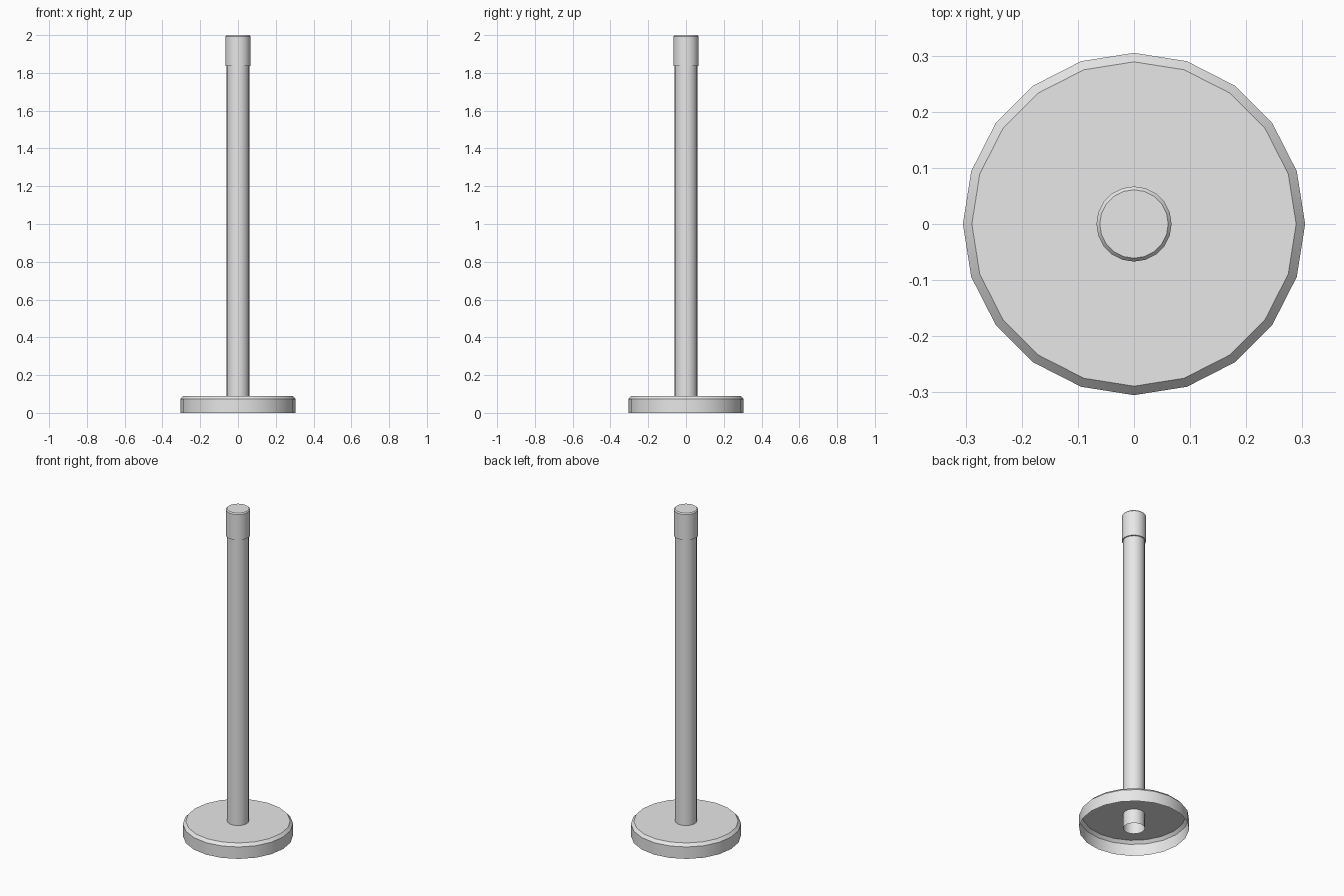
import bpy
import bmesh
import math

cube = bpy.data.objects.get("Cube")
if cube:
    bpy.data.objects.remove(cube, do_unlink=True)

SIDES = 20

# One light grey for every part
grey = bpy.data.materials.new("light grey")
grey.use_nodes = True
grey.diffuse_color = (0.8, 0.8, 0.8, 1)
grey.node_tree.nodes["Principled BSDF"].inputs["Base Color"].default_value = (0.8, 0.8, 0.8, 1)


def turned(name, profile, cap_top=False):
    """Spin (radius, height) points, listed bottom to top, round the z axis."""
    bm = bmesh.new()
    rings = []
    for r, z in profile:
        angles = [2 * math.pi * i / SIDES for i in range(SIDES)]
        rings.append([bm.verts.new((r * math.cos(a), r * math.sin(a), z)) for a in angles])
    for low, high in zip(rings, rings[1:]):
        for i in range(SIDES):
            j = (i + 1) % SIDES
            bm.faces.new((low[i], low[j], high[j], high[i]))
    if cap_top:
        bm.faces.new(rings[-1])
    mesh = bpy.data.meshes.new(name)
    bm.to_mesh(mesh)
    bm.free()
    mesh.materials.append(grey)
    obj = bpy.data.objects.new(name, mesh)
    bpy.context.collection.objects.link(obj)
    bpy.ops.object.select_all(action='DESELECT')
    obj.select_set(True)
    bpy.context.view_layer.objects.active = obj
    bpy.ops.object.shade_smooth_by_angle(angle=math.radians(30))
    return obj


# Hollow foot with a bevelled rim, open underneath
turned("base", [(0.305, 0), (0.305, 0.073), (0.289, 0.09)], cap_top=True)

# Hollow tube running down through the foot
turned("post", [(0.06, 0), (0.06, 1.84)])

# Collar at the top, with a lip underneath and a small bevel above
turned("top_cap", [(0.06, 1.837), (0.067, 1.837), (0.067, 1.993), (0.061, 2.0)], cap_top=True)
